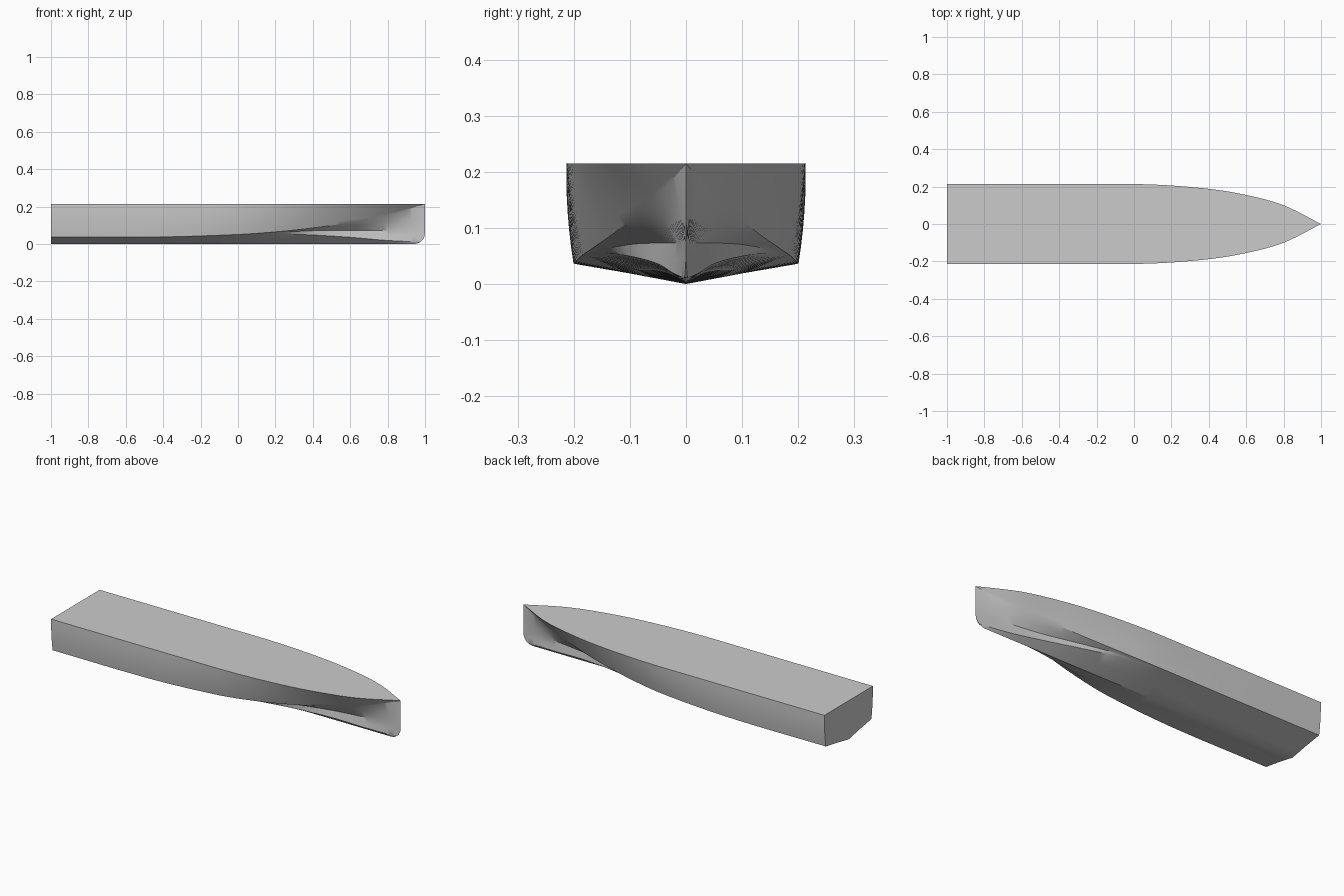
import bpy
import bmesh
from math import sqrt
from mathutils import Vector

old = bpy.data.objects.get("Cube")
if old:
    bpy.data.objects.remove(old)

DECK_Z = 0.215
STEM_RADIUS = 0.06
STATIONS = 64
SIDE_STEPS = 6

# Hull lines as control points: (x, half breadth, height)
DECK = [(-1, .213, DECK_Z), (-.2, .213, DECK_Z), (.1, .211, DECK_Z), (.4, .188, DECK_Z),
        (.6, .155, DECK_Z), (.8, .1, DECK_Z), (1, 0, DECK_Z)]
CHINE = [(-1, .2, .037), (-.4, .199, .038), (0, .185, .051), (.2, .165, .065),
         (.4, .135, .086), (.6, .098, .115), (.8, .053, .153), (1, 0, DECK_Z)]
FOLD = [(-1, .19, .035), (-.4, .189, .036), (0, .177, .049), (.2, .15, .061),
        (.4, .095, .071), (.6, .045, .073), (.8, .016, .073), (1, 0, .073)]
KNUCKLE = [(-1, .1, .02), (-.4, .11, .022), (0, .165, .046), (.2, .138, .054),
           (.4, .092, .048), (.6, .05, .036), (.8, .022, .019), (1, 0, .01)]


def sample(line, x):
    """Smooth point on a hull line at station x."""
    pts = [Vector(p) for p in line]
    i = max(k for k in range(len(pts) - 1) if k == 0 or pts[k].x <= x)
    a, b = pts[i], pts[i + 1]

    def slope(k):
        lo, hi = pts[max(k - 1, 0)], pts[min(k + 1, len(pts) - 1)]
        return (hi - lo) / (hi.x - lo.x)

    w = b.x - a.x
    t = (x - a.x) / w
    s = t * t * (3 - 2 * t)
    p = a.lerp(b, s) + slope(i) * w * t * (1 - t) ** 2 - slope(i + 1) * w * t * t * (1 - t)
    return Vector((x, max(p.y, 0), p.z))


def keel_height(x):
    """Flat keel with a rounded forefoot."""
    d = max(0, x - 1 + STEM_RADIUS)
    return STEM_RADIUS - sqrt(max(0, STEM_RADIUS ** 2 - d * d))


def half_section(x):
    """Points from keel up to deck edge on one side."""
    keel = Vector((x, 0, keel_height(x)))
    knuckle, fold, chine, deck = (sample(c, x) for c in (KNUCKLE, FOLD, CHINE, DECK))
    knuckle.z = max(knuckle.z, keel.z)
    points = [keel, keel.lerp(knuckle, .5), knuckle, knuckle.lerp(fold, .5),
              fold, fold.lerp(chine, .5)]
    # Topsides bulge a little amidships and run straight into the bow
    bulge = .016 * min(1, max(0, (.6 - x) / .6))
    for i in range(SIDE_STEPS + 1):
        t = i / SIDE_STEPS
        p = chine.lerp(deck, t)
        p.y += bulge * t * (1 - t)
        points.append(p)
    return points


# Shell: full sections from one deck edge round the keel to the other
bm = bmesh.new()
rings = []
for n in range(STATIONS + 1):
    u = n / STATIONS
    x = -1 + 2 * (1 - (1 - u) ** 1.6)
    half = half_section(x)
    other = [Vector((p.x, -p.y, p.z)) for p in reversed(half[1:])]
    rings.append([bm.verts.new(p) for p in other + half])
for r, s in zip(rings, rings[1:]):
    for i in range(len(r) - 1):
        bm.faces.new((r[i], r[i + 1], s[i + 1], s[i]))
    # Deck strip closing the top
    bm.faces.new((r[-1], r[0], s[0], s[-1]))
# Transom
bm.faces.new(rings[0])
bmesh.ops.remove_doubles(bm, verts=bm.verts, dist=.00005)
bmesh.ops.recalc_face_normals(bm, faces=bm.faces)

mesh = bpy.data.meshes.new("hull")
bm.to_mesh(mesh)
bm.free()
hull = bpy.data.objects.new("hull", mesh)
bpy.context.collection.objects.link(hull)

# Plain grey paint
paint = bpy.data.materials.new("grey_paint")
paint.use_nodes = True
colour = (.6, .6, .6, 1)
paint.diffuse_color = colour
paint.node_tree.nodes["Principled BSDF"].inputs["Base Color"].default_value = colour
mesh.materials.append(paint)

# Smooth plating with crisp keel, chine and deck edges
bpy.context.view_layer.objects.active = hull
hull.select_set(True)
bpy.ops.object.shade_smooth_by_angle(angle=.5)
